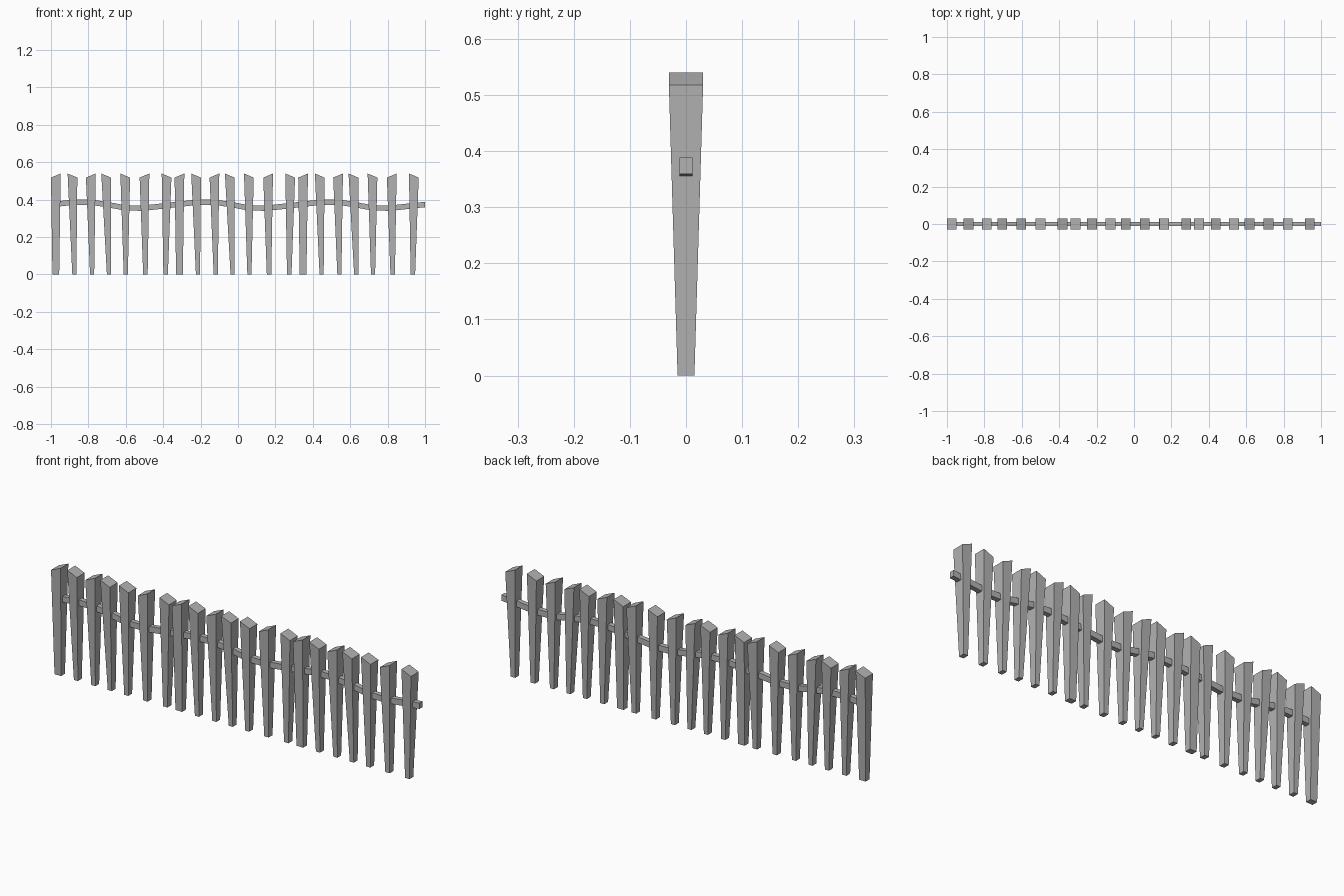
import bpy

cube = bpy.data.objects.get("Cube")
if cube:
    bpy.data.objects.remove(cube, do_unlink=True)

# Single weathered grey
grey = bpy.data.materials.new("plain_grey")
grey.use_nodes = True
colour = (0.45, 0.45, 0.45, 1)
grey.diffuse_color = colour
grey.node_tree.nodes["Principled BSDF"].inputs["Base Color"].default_value = colour

PERIOD = 0.661
SECTIONS = 3


def loft(name, rings):
    """Skin a list of four-cornered rings and cap both ends."""
    verts = [v for ring in rings for v in ring]
    faces = [(3, 2, 1, 0)]
    for r in range(len(rings) - 1):
        a = r * 4
        for i in range(4):
            j = (i + 1) % 4
            faces.append((a + i, a + j, a + 4 + j, a + 4 + i))
    last = len(verts) - 4
    faces.append((last, last + 1, last + 2, last + 3))
    mesh = bpy.data.meshes.new(name)
    mesh.from_pydata(verts, [], faces)
    mesh.materials.append(grey)
    obj = bpy.data.objects.new(name, mesh)
    bpy.context.collection.objects.link(obj)
    return obj


def ring_at(x, half_x, half_y, z_left, z_right):
    return [(x - half_x, -half_y, z_left), (x + half_x, -half_y, z_right),
            (x + half_x, half_y, z_right), (x - half_x, half_y, z_left)]


def stake(name, top_x, foot_x, foot_half, right_high):
    """Tapered stake with a slanted top."""
    left, right = (0.518, 0.54) if right_high else (0.54, 0.518)
    return loft(name, [ring_at(foot_x, foot_half, 0.015, 0, 0),
                       ring_at(top_x, 0.026, 0.0305, left, right)])


# One section of stakes: top offset, foot offset, foot half width, right side high
STAKES = [
    (0.0, 0.0, 0.018, True),
    (0.089, 0.099, 0.011, False),
    (0.187, 0.194, 0.011, True),
    (0.269, 0.284, 0.011, False),
    (0.371, 0.374, 0.011, False),
    (0.474, 0.479, 0.012, True),
    (0.592, 0.587, 0.012, False),
]
for s in range(SECTIONS):
    start = -0.974 + s * PERIOD
    for i, (top, foot, half, high) in enumerate(STAKES):
        stake(f"stake_{s * len(STAKES) + i + 1}", start + top, start + foot, half, high)

# Wavy rail threaded through the stakes, same wave in each section
WAVE = [(0, 0.375), (0.1, 0.386), (0.2, 0.386), (0.29, 0.373),
        (0.38, 0.356), (0.48, 0.355), (0.58, 0.366)]
path = [(-0.983 + s * PERIOD + x, z) for s in range(SECTIONS) for x, z in WAVE]
path.append((1.0, 0.374))
W, H = 0.012, 0.0145
loft("rail", [[(x, -W, z - H), (x, W, z - H), (x, W, z + H), (x, -W, z + H)]
              for x, z in path])
